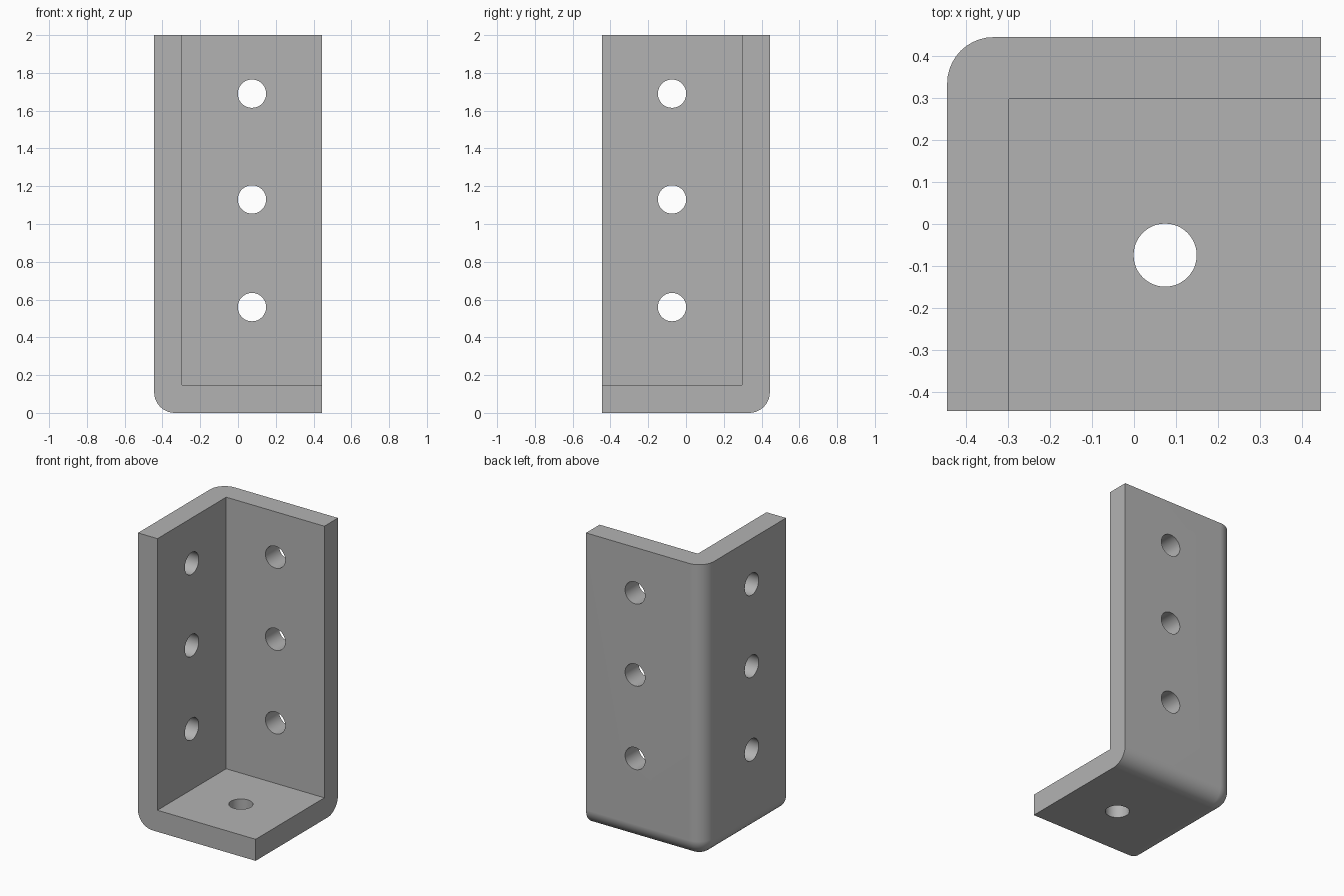
import bpy
import bmesh
import math
from mathutils import Vector

if "Cube" in bpy.data.objects:
    bpy.data.objects.remove(bpy.data.objects["Cube"], do_unlink=True)

HALF = 0.444      # half of width and depth
HEIGHT = 2.0
WALL = 0.147      # plate thickness
FILLET = 0.11     # outer corner radius
HOLE_R = 0.075
MID = 0.074       # hole centre line
HOLE_Z = (0.56, 1.13, 1.69)

steel = bpy.data.materials.new("plain grey metal")
steel.use_nodes = True
grey = (0.45, 0.45, 0.45, 1)
steel.diffuse_color = grey
steel.node_tree.nodes["Principled BSDF"].inputs["Base Color"].default_value = grey


def box(name, low, high):
    """Box between two opposite corners."""
    low, high = Vector(low), Vector(high)
    bm = bmesh.new()
    bmesh.ops.create_cube(bm, size=1)
    bmesh.ops.scale(bm, vec=high - low, verts=bm.verts)
    bmesh.ops.translate(bm, vec=(low + high) / 2, verts=bm.verts)
    mesh = bpy.data.meshes.new(name)
    bm.to_mesh(mesh)
    bm.free()
    obj = bpy.data.objects.new(name, mesh)
    bpy.context.collection.objects.link(obj)
    return obj


def hole(location, rotation):
    bpy.ops.mesh.primitive_cylinder_add(vertices=48, radius=HOLE_R, depth=0.5,
                                        location=location, rotation=rotation)
    return bpy.context.object


# Solid block with its back, right and bottom corner edges rounded
bracket = box("corner_bracket", (-HALF, -HALF, 0), (HALF, HALF, HEIGHT))
bracket.data.materials.append(steel)
bm = bmesh.new()
bm.from_mesh(bracket.data)
corner = min(bm.verts, key=lambda v: v.co.x - v.co.y + v.co.z)
bmesh.ops.bevel(bm, geom=list(corner.link_edges), offset=FILLET, segments=10,
                profile=0.5, affect='EDGES')
bm.to_mesh(bracket.data)
bm.free()

# Inner space between the three plates
cutters = [box("inner_space", (WALL - HALF, -HALF - 1, WALL),
               (HALF + 1, HALF - WALL, HEIGHT + 1))]

# Screw holes: three in each upright plate, one in the base
quarter = math.pi / 2
for z in HOLE_Z:
    cutters.append(hole((MID, HALF, z), (quarter, 0, 0)))
    cutters.append(hole((-HALF, -MID, z), (0, quarter, 0)))
cutters.append(hole((MID, -MID, 0), (0, 0, 0)))

bpy.ops.object.select_all(action='DESELECT')
bracket.select_set(True)
bpy.context.view_layer.objects.active = bracket
for cutter in cutters:
    cutter.hide_render = True
    cut = bracket.modifiers.new("cut", 'BOOLEAN')
    cut.operation = 'DIFFERENCE'
    cut.solver = 'EXACT'
    cut.object = cutter
    bpy.ops.object.modifier_apply(modifier=cut.name)
    bpy.data.objects.remove(cutter, do_unlink=True)

# Smooth fillets and holes, crisp plate edges
bpy.ops.object.shade_smooth_by_angle(angle=math.radians(30))
weighted = bracket.modifiers.new("flat plates", 'WEIGHTED_NORMAL')
weighted.keep_sharp = True
